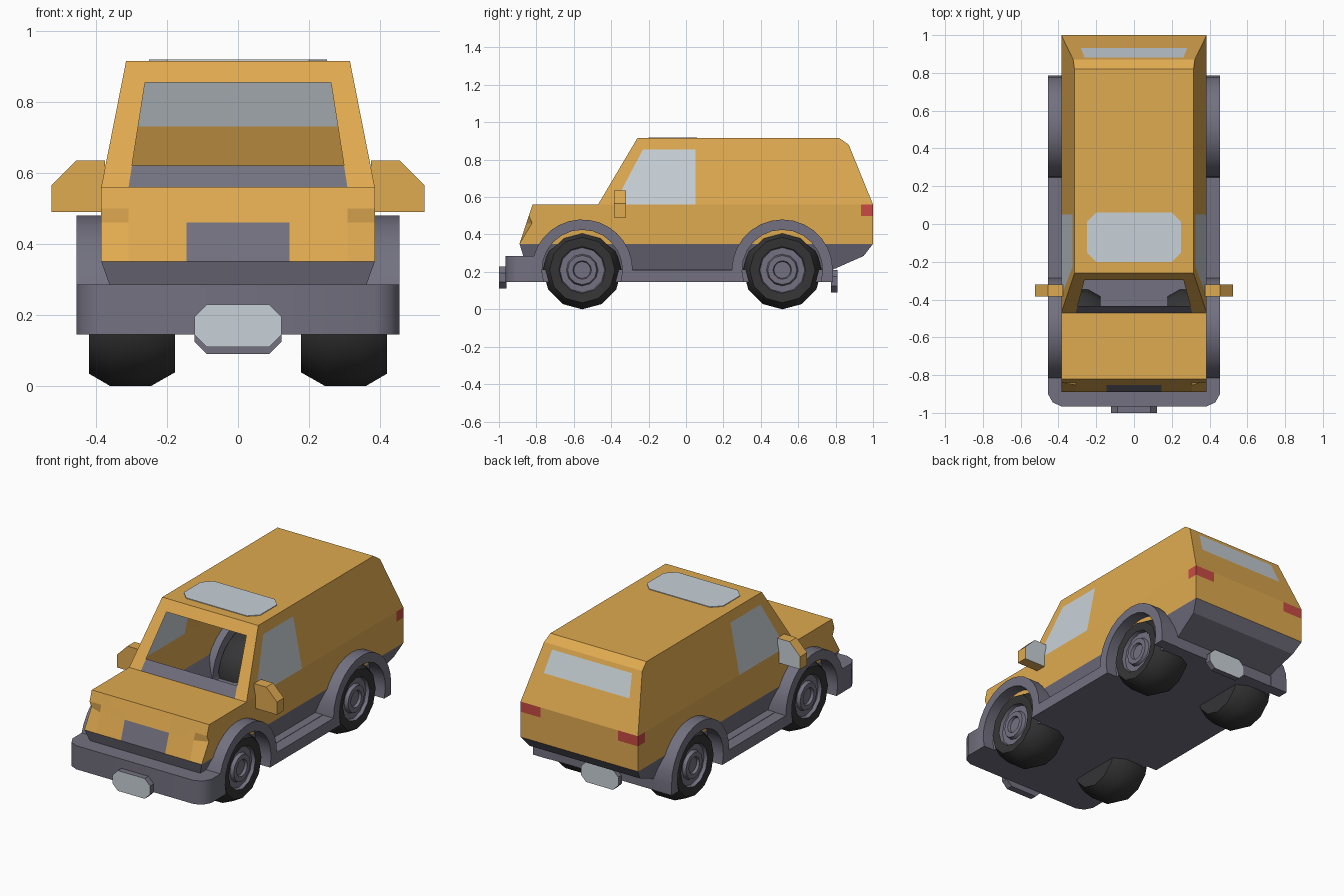
import bpy, bmesh
from math import sin, cos, pi, radians, asin
from mathutils import Vector

cube = bpy.data.objects.get("Cube")
if cube:
    bpy.data.objects.remove(cube, do_unlink=True)


def material(name, rgb):
    m = bpy.data.materials.new(name)
    m.use_nodes = True
    m.diffuse_color = (*rgb, 1)
    m.node_tree.nodes["Principled BSDF"].inputs["Base Color"].default_value = (*rgb, 1)
    return m


MATS = [material("orange_paint", (0.74, 0.40, 0.08)),
        material("grey_trim", (0.17, 0.165, 0.215)),
        material("pale_glass", (0.58, 0.64, 0.68)),
        material("tyre_rubber", (0.035, 0.035, 0.037)),
        material("red_lamp", (0.58, 0.07, 0.055))]
ORANGE, GREY, GLASS, RUBBER, RED = range(5)


def add_prism(bm, outline, axis, lo, hi):
    """Extrude a 2D outline along an axis (outline = the other two axes in order)."""
    def place(p, t):
        c = list(p)
        c.insert("xyz".index(axis), t)
        return bm.verts.new(c)
    a = [place(p, lo) for p in outline]
    b = [place(p, hi) for p in outline]
    faces = [bm.faces.new(a), bm.faces.new(b)]
    for i in range(len(a)):
        j = (i + 1) % len(a)
        faces.append(bm.faces.new((a[i], a[j], b[j], b[i])))
    bmesh.ops.recalc_face_normals(bm, faces=faces)


def finish(bm, name, smooth=0):
    me = bpy.data.meshes.new(name)
    bm.to_mesh(me)
    bm.free()
    for m in MATS:
        me.materials.append(m)
    ob = bpy.data.objects.new(name, me)
    bpy.context.collection.objects.link(ob)
    if smooth:
        bpy.ops.object.select_all(action="DESELECT")
        ob.select_set(True)
        bpy.context.view_layer.objects.active = ob
        bpy.ops.object.shade_smooth_by_angle(angle=radians(smooth))
    return ob


def prism(name, outline, axis, lo, hi, mat, rule=None, smooth=0):
    bm = bmesh.new()
    add_prism(bm, outline, axis, lo, hi)
    bm.normal_update()
    for f in bm.faces:
        f.material_index = rule(f) if rule else mat
    return finish(bm, name, smooth)


def arc(cy, cz, r, a0, a1, n=14):
    return [(cy + r * cos(a0 + (a1 - a0) * i / n), cz + r * sin(a0 + (a1 - a0) * i / n))
            for i in range(n + 1)]


def chamfered(hx, hy, c, cx=0, cy=0):
    pts = [(hx, c - hy), (hx, hy - c), (hx - c, hy), (c - hx, hy),
           (-hx, hy - c), (-hx, c - hy), (c - hx, -hy), (hx - c, -hy)]
    return [(cx + x, cy + y) for x, y in pts]


# Body shell: built with unit half-width, cut, coloured, then tapered by height
BELT, SKIRT = 0.56, 0.35


def half_width(z):
    if z > BELT:
        return 0.385 - (z - BELT) * 0.07 / 0.355
    return 0.385 - max(0, SKIRT - z) * 0.36


body = bmesh.new()
add_prism(body, [(-0.82, BELT), (-0.89, SKIRT), (-0.87, 0.285), (-0.8, 0.21), (0.78, 0.21),
                 (0.95, 0.285), (1, SKIRT), (1, BELT), (-0.47, BELT)], "x", -1, 1)
add_prism(body, [(-0.47, BELT), (-0.26, 0.915), (0.82, 0.915), (0.87, 0.88), (1, BELT)],
          "x", -1, 1)
WINDOW_FRONT = Vector((0, -0.385, BELT))
WINDOW_SLANT = Vector((0, 0.295, -0.155))
cuts = [((0, 0, z), (0, 0, 1)) for z in (0.285, SKIRT, 0.46, 0.5, 0.62, 0.73, 0.855)]
cuts += [((0, y, 0), (0, 1, 0)) for y in (0.05, 0.935)]
cuts += [((s * u, 0, 0), (1, 0, 0)) for u in (0.377, 0.66, 0.8) for s in (1, -1)]
cuts.append((WINDOW_FRONT, WINDOW_SLANT))
for co, no in cuts:
    bmesh.ops.bisect_plane(body, geom=body.verts[:] + body.edges[:] + body.faces[:],
                           dist=1e-5, plane_co=co, plane_no=no)
body.normal_update()
holes = []
for f in body.faces:
    c = f.calc_center_median()
    u, n = abs(c.x), f.normal
    side = u > 0.99
    f.material_index = ORANGE
    if abs(c.z - BELT) < 0.001 and c.y > -0.47:
        holes.append(f)                                   # open between cabin and base
    elif c.z < SKIRT:
        f.material_index = GREY                           # skirt and floor
    elif c.z < BELT:
        if n.y < -0.5 and u < 0.377 and c.z < 0.46:
            f.material_index = GREY                       # grille
        elif c.z > 0.5 and c.y > 0.935 and (side or u > 0.66):
            f.material_index = RED                        # tail lamps
    elif n.y < -0.5 and u < 0.8 and c.z < 0.855:
        if c.z < 0.62:
            f.material_index = GREY                       # cowl strip
        else:
            holes.append(f)                               # open windscreen
    elif n.y > 0.5 and u < 0.8 and 0.73 < c.z < 0.855:
        f.material_index = GLASS                          # rear window
    elif side and c.z < 0.855 and c.y < 0.05 and (c - WINDOW_FRONT).dot(WINDOW_SLANT) > 0:
        f.material_index = GLASS                          # door windows
bmesh.ops.delete(body, geom=holes, context="FACES")
bmesh.ops.remove_doubles(body, verts=body.verts[:], dist=1e-4)
for v in body.verts:
    if v.co.y < -0.8 and abs(v.co.z - 0.46) < 0.002 and abs(v.co.x) > 0.99:
        v.co.y += 0.03                                    # dent at the front corners
    v.co.x *= half_width(v.co.z)
finish(body, "body_shell")

# Roof window
prism("roof_window", chamfered(0.25, 0.13, 0.05, 0, -0.07), "z", 0.913, 0.919, GLASS)

# Chassis slab and front bumper
prism("chassis", [(-0.385, -0.85), (0.385, -0.85), (0.385, 0.782), (-0.385, 0.782)],
      "z", 0.145, 0.212, GREY)
corner = [(0.455, -0.8), (0.455, -0.9), (0.43, -0.945), (0.385, -0.965)]
prism("front_bumper", corner + [(-x, y) for x, y in reversed(corner)],
      "z", 0.145, 0.285, GREY, smooth=40)

# Sills with wheel arches
FRONT, REAR, HUB = -0.555, 0.515, 0.21
low = asin(-0.065 / 0.215)
start = asin(0.075 / 0.27)
flare = [(-0.82, 0.145), (-0.82, 0.285)]
flare += arc(FRONT, HUB, 0.27, pi - start, 0)
flare += arc(REAR, HUB, 0.27, pi, 0)
flare += [(REAR + 0.27, 0.145)]
flare += arc(REAR, HUB, 0.215, low, pi - low)
flare += arc(FRONT, HUB, 0.215, low, pi - low)
for s, label in ((1, "left"), (-1, "right")):
    prism(label + "_sill_and_arches", flare, "x", s * 0.34, s * 0.455, GREY, smooth=35)

    # Door mirror with glass on its rear face
    shape = [(0.375, 0.635), (0.455, 0.635), (0.525, 0.565), (0.525, 0.49), (0.375, 0.49)]
    prism(label + "_mirror", [(s * x, z) for x, z in shape], "y", -0.385, -0.32, ORANGE,
          rule=lambda f: GLASS if f.normal.y > 0.9 else ORANGE)

    # Wheels turned from a profile of (x, radius)
    profile = [(0.178, 0.0), (0.178, 0.172), (0.245, 0.21), (0.36, 0.21), (0.42, 0.175),
               (0.415, 0.125), (0.395, 0.12), (0.395, 0.085), (0.415, 0.078),
               (0.415, 0.05), (0.4, 0.045), (0.4, 0.0)]
    for y, end in ((FRONT, "front"), (REAR, "rear")):
        bm = bmesh.new()
        vs = [bm.verts.new((s * x, y, HUB + r)) for x, r in profile]
        es = [bm.edges.new(p) for p in zip(vs, vs[1:])]
        bmesh.ops.spin(bm, geom=vs + es, cent=(0, y, HUB), axis=(1, 0, 0),
                       angle=2 * pi, steps=12, use_duplicate=False)
        bmesh.ops.remove_doubles(bm, verts=bm.verts[:], dist=1e-4)
        bmesh.ops.recalc_face_normals(bm, faces=bm.faces[:])
        for f in bm.faces:
            c = f.calc_center_median()
            rim = (c - Vector((c.x, y, HUB))).length < 0.122 and abs(c.x) > 0.3
            f.material_index = GREY if rim else RUBBER
        finish(bm, f"{end}_{label}_wheel", smooth=32)

# Number plates, pale on the outward face
for name, z, y0, y1, d in (("front_plate", 0.17, -1, -0.96, -1), ("rear_plate", 0.15, 0.775, 0.81, 1)):
    prism(name, chamfered(0.123, 0.06, 0.035, 0, z), "y", y0, y1, GREY,
          rule=lambda f, d=d: GLASS if f.normal.y * d > 0.9 else GREY)
